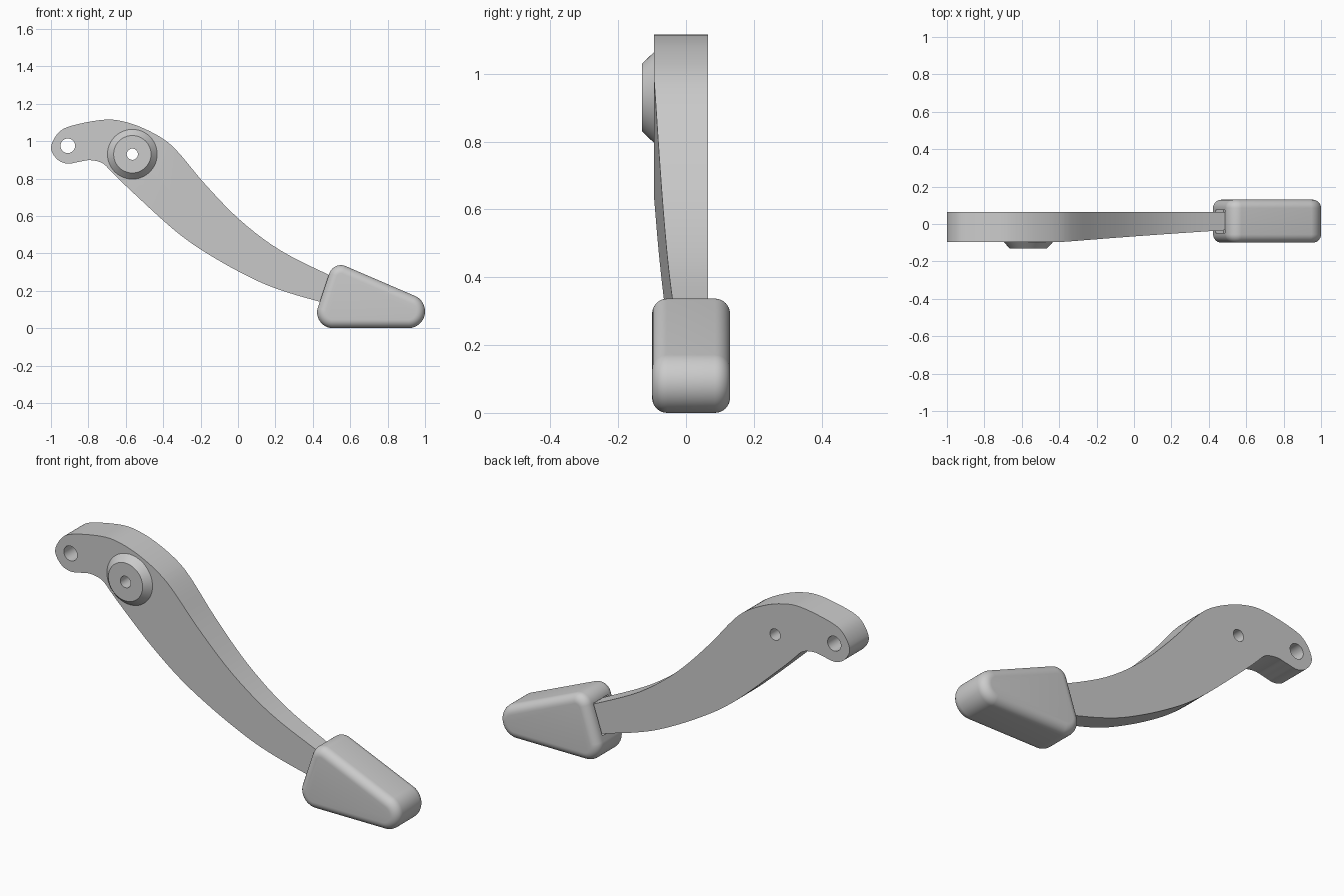
import bpy, bmesh
from math import pi, cos, sin, radians
from mathutils import Vector

if "Cube" in bpy.data.objects:
    bpy.data.objects.remove(bpy.data.objects["Cube"])

grey = bpy.data.materials.new("plain_grey")
grey.use_nodes = True
grey.diffuse_color = (0.6, 0.6, 0.6, 1)
grey.node_tree.nodes["Principled BSDF"].inputs["Base Color"].default_value = grey.diffuse_color


def make_object(name, bm):
    bmesh.ops.recalc_face_normals(bm, faces=bm.faces)
    mesh = bpy.data.meshes.new(name)
    bm.to_mesh(mesh)
    bm.free()
    mesh.materials.append(grey)
    obj = bpy.data.objects.new(name, mesh)
    bpy.context.collection.objects.link(obj)
    return obj


def activate(obj):
    bpy.ops.object.select_all(action='DESELECT')
    obj.select_set(True)
    bpy.context.view_layer.objects.active = obj


def loft(bm, rings):
    """Skin closed rings of equal length and cap both ends."""
    rows = [[bm.verts.new(p) for p in ring] for ring in rings]
    for a, b in zip(rows, rows[1:]):
        for i in range(len(a)):
            j = (i + 1) % len(a)
            bm.faces.new((a[i], a[j], b[j], b[i]))
    bm.faces.new(rows[0])
    bm.faces.new(rows[-1])


def disc_rings(x, z, sections, count=48):
    """Circles around the y axis, one per (y, radius) section."""
    return [[(x + r * cos(2 * pi * i / count), y, z + r * sin(2 * pi * i / count))
             for i in range(count)] for y, r in sections]


def make_disc(name, x, z, sections):
    bm = bmesh.new()
    loft(bm, disc_rings(x, z, sections))
    return make_object(name, bm)


def cut(obj, cutter):
    activate(obj)
    mod = obj.modifiers.new("cut", 'BOOLEAN')
    mod.operation = 'DIFFERENCE'
    mod.solver = 'EXACT'
    mod.object = cutter
    bpy.ops.object.modifier_apply(modifier=mod.name)


def spline(points, steps=5):
    """Smooth open curve through the points."""
    p = [Vector(q) for q in points]
    p = [2 * p[0] - p[1]] + p + [2 * p[-1] - p[-2]]
    out = []
    for a, b, c, d in zip(p, p[1:], p[2:], p[3:]):
        for k in range(steps):
            t = k / steps
            out.append(0.5 * (2 * b + (c - a) * t + (2 * a - 5 * b + 4 * c - d) * t**2
                              + (3 * b - a - 3 * c + d) * t**3))
    return out + [p[-2]]


# Curved arm: outline runs from the pad over the top, round the hook and back
outline = spline([
    (.56, .255), (.49, .283), (.225, .417), (.011, .578), (-.176, .77), (-.31, .93),
    (-.39, 1.005), (-.497, 1.065), (-.604, 1.103), (-.711, 1.115), (-.872, 1.087),
    (-.955, 1.05), (-1, .968), (-.968, .904), (-.914, .88), (-.856, .888), (-.802, .898),
    (-.754, .893), (-.717, .877), (-.674, .834), (-.604, .765), (-.39, .567),
    (-.257, .46), (-.123, .374), (.011, .299), (.144, .235), (.278, .187),
    (.428, .144), (.5, .125)])
FRONT, BACK = -.095, .065
bm = bmesh.new()
loft(bm, [[(p.x, y, p.y) for p in outline] for y in (FRONT, BACK)])
# Thin the front face towards the pad, past a slanted break line
axis, offset = Vector((1, 0, -.3)), -.67
bmesh.ops.bisect_plane(bm, geom=bm.verts[:] + bm.edges[:] + bm.faces[:], dist=1e-5,
                       plane_co=(offset, 0, 0), plane_no=axis.normalized())
for v in bm.verts:
    if v.co.y < 0:
        v.co.y += .058 * max(0, v.co.dot(axis) - offset)
arm = make_object("arm", bm)

# Tapered pivot boss on the front
PIVOT = (-.565, .93)
boss = make_disc("pivot_boss", *PIVOT, [(-.09, .133), (-.095, .133), (-.13, .1)])

# Rounded wedge pad: profile wraps three corner circles, with rounded rims
corners = [(.508, .085, .085), (.55, .272, .065), (.91, .09, .09)]
directions = [(cos(2 * pi * i / 96), sin(2 * pi * i / 96)) for i in range(96)]


def pad_ring(y, inset):
    ring = []
    for dx, dz in directions:
        x, z, r = max(corners, key=lambda c: c[0] * dx + c[1] * dz + c[2])
        ring.append((x + (r - inset) * dx, y, z + (r - inset) * dz))
    return ring


ROUND, HALF, MID = .045, .115, .015
rings = []
for side in (-1, 1):
    for k in range(9):
        a = pi / 2 * (k / 8 if side > 0 else 1 - k / 8)
        rings.append(pad_ring(MID + side * (HALF - ROUND + ROUND * sin(a)),
                              ROUND * (1 - cos(a))))
bm = bmesh.new()
loft(bm, rings)
pad = make_object("pad", bm)

# Shallow socket in the pad around the arm end
bm = bmesh.new()
bmesh.ops.create_cube(bm, size=1)
socket = make_object("socket_cutter", bm)
socket.scale = (.12, .122, .165)
socket.rotation_euler.y = radians(22)
socket.location = (.455, .014, .214)

# Bored holes
pivot_bore = make_disc("pivot_bore_cutter", *PIVOT, [(-.3, .03), (.3, .03)])
hook_bore = make_disc("hook_bore_cutter", -.91, .975, [(-.3, .039), (.3, .039)])
bpy.context.view_layer.update()
for obj, cutter in ((pad, socket), (arm, pivot_bore), (boss, pivot_bore), (arm, hook_bore)):
    cut(obj, cutter)
for cutter in (socket, pivot_bore, hook_bore):
    bpy.data.objects.remove(cutter)

for obj in (arm, boss, pad):
    activate(obj)
    bpy.ops.object.shade_smooth_by_angle(angle=radians(30))
